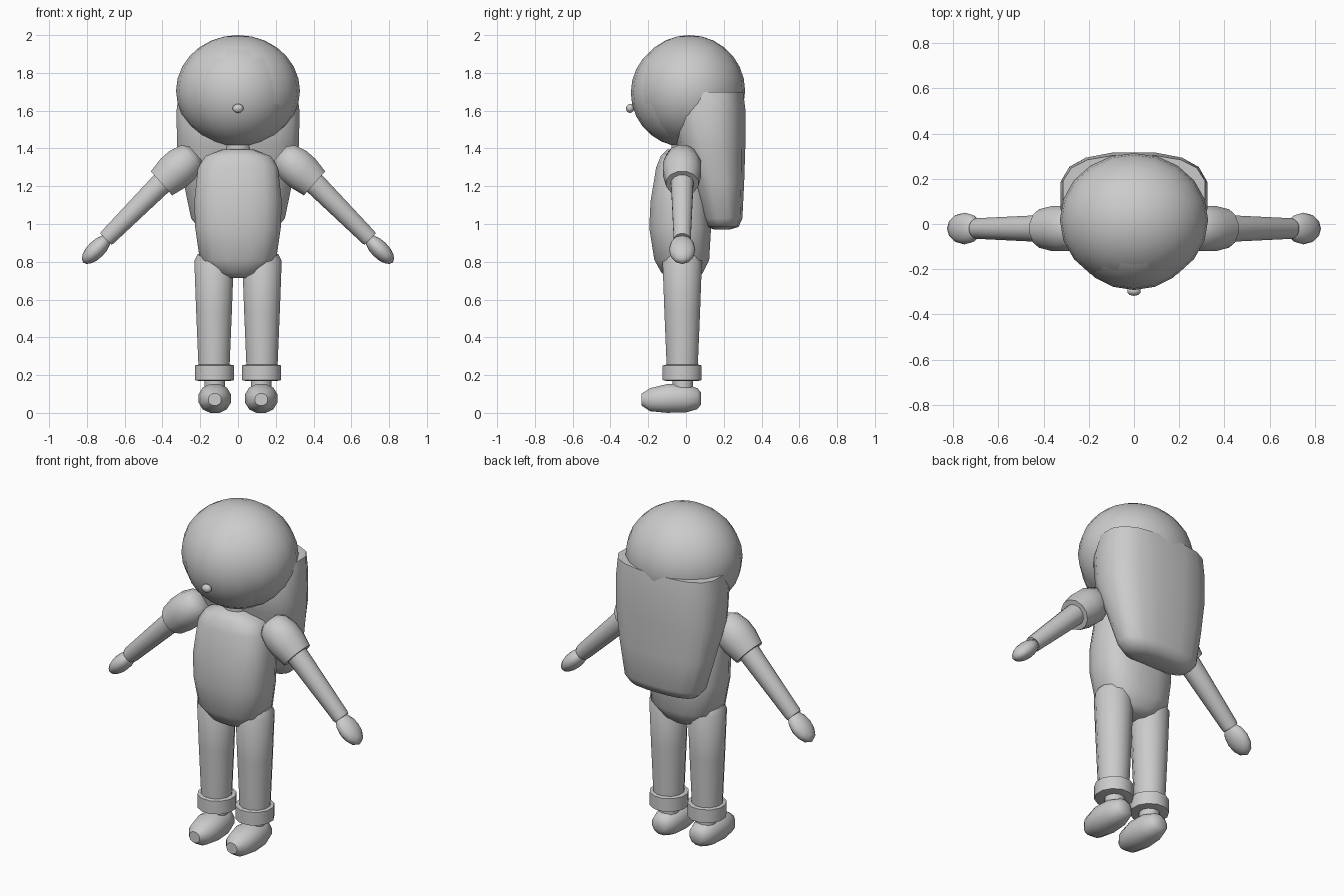
import bpy, bmesh, math
from mathutils import Matrix, Vector

if "Cube" in bpy.data.objects:
    bpy.data.objects.remove(bpy.data.objects["Cube"])

grey = bpy.data.materials.new("plain grey")
grey.diffuse_color = (0.6, 0.6, 0.6, 1)
grey.use_nodes = True
grey.node_tree.nodes["Principled BSDF"].inputs["Base Color"].default_value = grey.diffuse_color


def finish(name, bm, angle=50):
    bmesh.ops.recalc_face_normals(bm, faces=bm.faces)
    me = bpy.data.meshes.new(name)
    bm.to_mesh(me)
    bm.free()
    ob = bpy.data.objects.new(name, me)
    bpy.context.collection.objects.link(ob)
    me.materials.append(grey)
    bpy.ops.object.select_all(action='DESELECT')
    ob.select_set(True)
    bpy.context.view_layer.objects.active = ob
    bpy.ops.object.shade_smooth_by_angle(angle=math.radians(angle))
    return ob


def ball(name, centre, radii, seg=16, rings=10, tilt=0):
    bm = bmesh.new()
    m = (Matrix.Translation(centre) @ Matrix.Rotation(tilt, 4, 'Y')
         @ Matrix.Diagonal((*radii, 1)))
    bmesh.ops.create_uvsphere(bm, u_segments=seg, v_segments=rings, radius=1, matrix=m)
    return finish(name, bm)


def loft(name, rings, seg=12, power=2.0, matrix=Matrix(), angle=50):
    """Rings are (z, half width, y front, y back), joined and capped."""
    bm = bmesh.new()
    loops = []
    for z, hx, y0, y1 in rings:
        loop = []
        for i in range(seg):
            a = 2 * math.pi * (i + 0.5) / seg
            c, s = math.cos(a), math.sin(a)
            x = math.copysign(abs(c) ** (2 / power), c) * hx
            y = math.copysign(abs(s) ** (2 / power), s) * (y1 - y0) / 2 + (y0 + y1) / 2
            loop.append(bm.verts.new(matrix @ Vector((x, y, z))))
        loops.append(loop)
    for a, b in zip(loops, loops[1:]):
        for i in range(seg):
            j = (i + 1) % seg
            bm.faces.new((a[i], a[j], b[j], b[i]))
    bm.faces.new(loops[0])
    bm.faces.new(loops[-1])
    return finish(name, bm, angle)


def tube(name, start, end, profile, seg=12):
    """Round limb; profile is (fraction along, radius)."""
    start, end = Vector(start), Vector(end)
    d = end - start
    m = Matrix.Translation(start) @ d.to_track_quat('Z', 'Y').to_matrix().to_4x4()
    return loft(name, [(t * d.length, r, -r, r) for t, r in profile], seg, matrix=m)


# Head, hair and nose
ball("head", (0, -0.005, 1.695), (0.295, 0.287, 0.287), 20, 14)
ball("hair_cap", (0, 0.018, 1.705), (0.328, 0.295, 0.295), 20, 14)
loft("back_hair", [(1.70, 0.318, -0.02, 0.305), (1.60, 0.33, -0.07, 0.318),
                   (1.42, 0.328, -0.05, 0.317), (1.22, 0.292, 0.03, 0.31),
                   (1.03, 0.252, 0.09, 0.30), (0.985, 0.215, 0.11, 0.28),
                   (0.97, 0.14, 0.15, 0.23)], 16, 2.7)
ball("nose", (0, -0.296, 1.612), (0.031, 0.022, 0.024), 10, 6)

# Neck and torso
tube("neck", (0, -0.01, 1.34), (0, -0.01, 1.46), [(0, 0.07), (1, 0.07)])
loft("torso", [(0.715, 0.06, -0.09, 0.06), (0.74, 0.125, -0.13, 0.09),
               (0.81, 0.205, -0.17, 0.125), (0.98, 0.23, -0.197, 0.135),
               (1.12, 0.235, -0.19, 0.13), (1.30, 0.215, -0.16, 0.10),
               (1.36, 0.175, -0.135, 0.08), (1.395, 0.08, -0.10, 0.05)], 16, 2.6)

# Limbs on both sides
for s, side in ((1, "left"), (-1, "right")):
    y = -0.02
    tube(side + "_leg", (s * 0.127, y, 0.24), (s * 0.127, y, 0.84),
         [(0, 0.085), (0.5, 0.098), (0.94, 0.108), (1, 0.09)])
    tube(side + "_cuff", (s * 0.125, y, 0.17), (s * 0.125, y, 0.255),
         [(0, 0.09), (0.04, 0.107), (0.96, 0.107), (1, 0.09)])
    tube(side + "_ankle", (s * 0.123, y + 0.003, 0.08), (s * 0.123, y + 0.003, 0.2),
         [(0, 0.056), (1, 0.056)])
    # Rounded shoe, lofted from heel to toe
    m = Matrix.Translation((s * 0.123, 0, 0.078)) @ Matrix.Rotation(math.pi / 2, 4, 'X')
    loft(side + "_shoe", [(-0.08, 0.035, -0.035, 0.03), (-0.06, 0.06, -0.06, 0.055),
                          (0.0, 0.08, -0.078, 0.075), (0.10, 0.088, -0.08, 0.077),
                          (0.19, 0.07, -0.071, 0.055), (0.235, 0.035, -0.04, 0.025)],
         12, 2.2, m)
    tube(side + "_sleeve", (s * 0.225, y, 1.375), (s * 0.405, y, 1.215),
         [(0, 0.05), (0.12, 0.085), (0.4, 0.104), (0.65, 0.104), (1, 0.088)])
    tube(side + "_forearm", (s * 0.37, y, 1.25), (s * 0.70, y, 0.92),
         [(0, 0.063), (0.97, 0.047), (1, 0.043)])
    ball(side + "_hand", (s * 0.75, y, 0.865), (0.098, 0.07, 0.047), 12, 8,
         s * math.radians(45))
